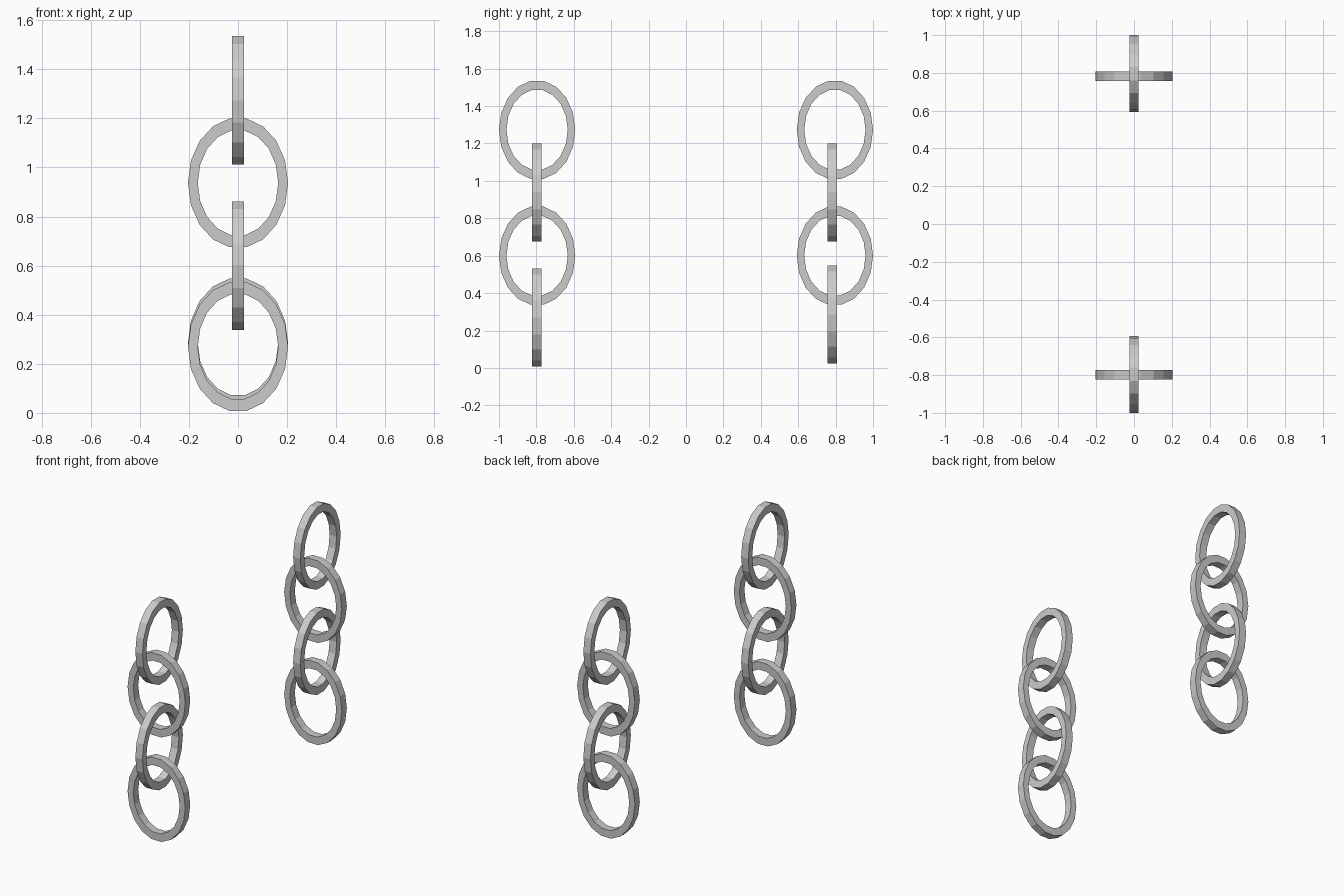
import bpy, bmesh
from math import cos, sin, tau

if "Cube" in bpy.data.objects:
    bpy.data.objects.remove(bpy.data.objects["Cube"])

SIDES = 18
THICK = 0.05
OUTER = (0.204, 0.266)
INNER = (0.164, 0.216)


def link(name, y, z, along_y):
    """Flat oval ring with a rectangular cross-section."""
    bm = bmesh.new()
    rings = []
    for (w, h), d in ((OUTER, -1), (OUTER, 1), (INNER, 1), (INNER, -1)):
        ring = []
        for i in range(SIDES):
            a = tau * i / SIDES
            u, t = w * cos(a), d * THICK / 2
            ring.append(bm.verts.new((t, u, h * sin(a)) if along_y else (u, t, h * sin(a))))
        rings.append(ring)
    for k in range(4):
        r, s = rings[k], rings[(k + 1) % 4]
        for i in range(SIDES):
            j = (i + 1) % SIDES
            bm.faces.new((r[i], r[j], s[j], s[i]))
    bmesh.ops.recalc_face_normals(bm, faces=bm.faces)
    mesh = bpy.data.meshes.new(name)
    bm.to_mesh(mesh)
    bm.free()
    obj = bpy.data.objects.new(name, mesh)
    obj.location = (0, y, z)
    bpy.context.collection.objects.link(obj)


# Two hanging chains of four links, alternately turned a quarter turn
for side, y_turned, y_flat, bottom in (("front", -0.796, -0.798, 0.27),
                                       ("back", 0.796, 0.782, 0.285)):
    for n, z in enumerate((bottom, 0.60, 0.937, 1.273)):
        turned = n % 2 == 1
        link(f"{side}_chain_link_{n + 1}", y_turned if turned else y_flat, z, turned)
